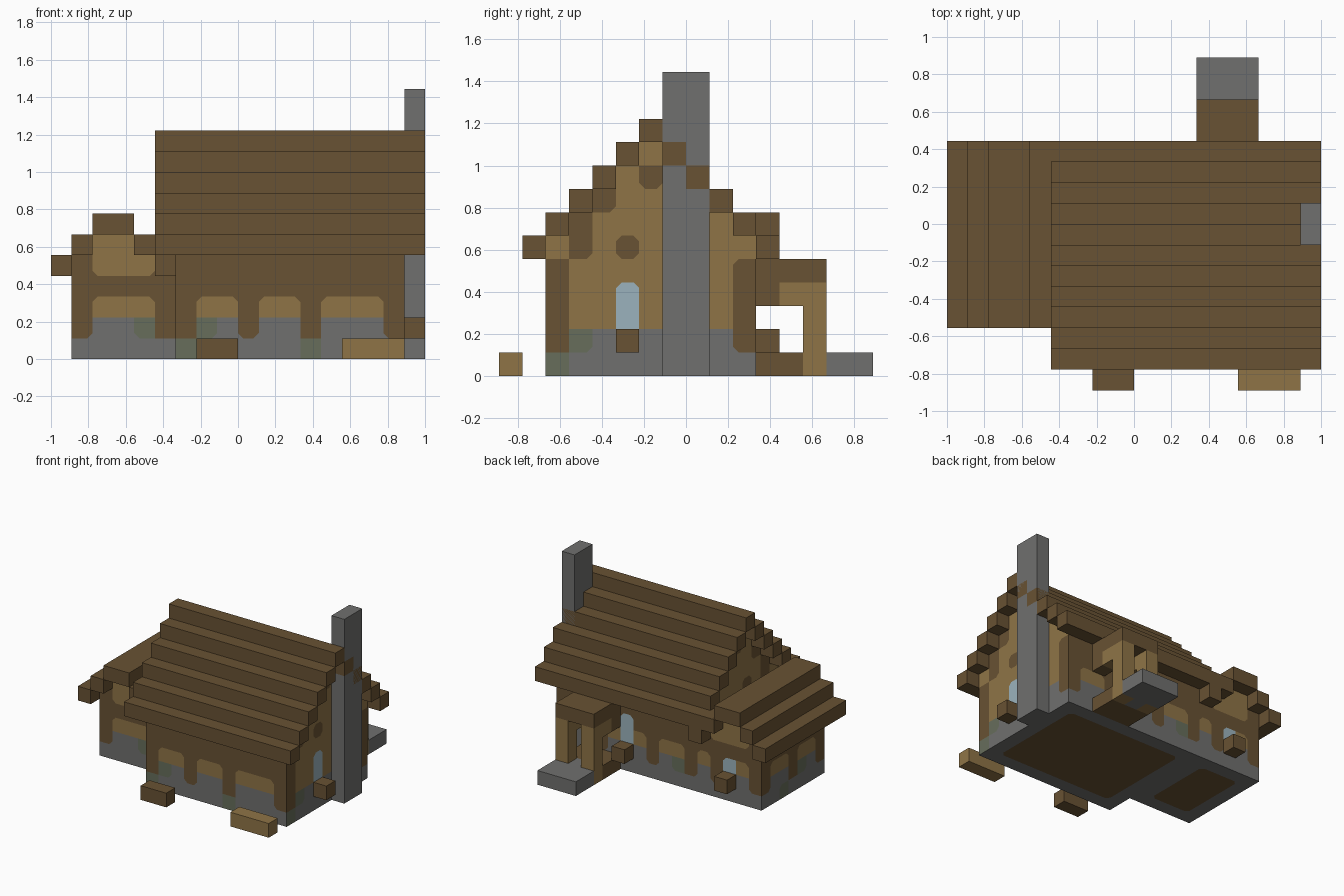
import bpy
import bmesh
from mathutils import Vector

if "Cube" in bpy.data.objects:
    bpy.data.objects.remove(bpy.data.objects["Cube"])

CELL = 1 / 9                      # block size
ORIGIN = Vector((-1, -8 / 9, 0))  # corner of the block grid
CUT = 0.25                        # corner rounding of painted patches


def material(name, rgb):
    m = bpy.data.materials.new(name)
    m.use_nodes = True
    m.diffuse_color = (*rgb, 1)
    m.node_tree.nodes["Principled BSDF"].inputs["Base Color"].default_value = (*rgb, 1)
    return m


MATS = {
    "B": material("brown wood", (0.140, 0.084, 0.033)),
    "T": material("tan plaster", (0.275, 0.175, 0.062)),
    "S": material("grey stone", (0.160, 0.160, 0.156)),
    "M": material("mossy stone", (0.135, 0.155, 0.105)),
    "W": material("pale glass", (0.330, 0.450, 0.510)),
}
KEYS = list(MATS)


def finish(name, bm, mats):
    mesh = bpy.data.meshes.new(name)
    bm.to_mesh(mesh)
    bm.free()
    for m in mats:
        mesh.materials.append(m)
    obj = bpy.data.objects.new(name, mesh)
    bpy.context.collection.objects.link(obj)
    return obj


def box(name, low, high, key):
    """Block between two grid corners."""
    low, high = Vector(low), Vector(high)
    bm = bmesh.new()
    bmesh.ops.create_cube(bm, size=1)
    for v in bm.verts:
        v.co = ORIGIN + CELL * ((low + high) / 2 + v.co * (high - low))
    return finish(name, bm, [MATS[key]])


def panel(name, rows, start, u, v, flip=False):
    """Flat wall from rows of colour letters, top row first."""
    bm = bmesh.new()
    start, u, v = Vector(start), Vector(u), Vector(v)
    rows = rows[::-1]

    def letter(a, b):
        inside = 0 <= b < len(rows) and 0 <= a < len(rows[b])
        return rows[b][a] if inside else " "

    def face(points, key):
        verts = [bm.verts.new(ORIGIN + CELL * (start + u * p + v * q)) for p, q in points]
        f = bm.faces.new(verts[::-1] if flip else verts)
        f.material_index = KEYS.index(key)

    for b, row in enumerate(rows):
        for a, key in enumerate(row):
            if key == " ":
                continue
            outline = []
            for sx, sy in ((-1, -1), (1, -1), (1, 1), (-1, 1)):
                x, y = a + (sx + 1) / 2, b + (sy + 1) / 2
                side, above, diagonal = letter(a + sx, b), letter(a, b + sy), letter(a + sx, b + sy)
                # a corner surrounded by one other colour is cut off
                if side == above == diagonal and side not in (key, " "):
                    pair = [(x, y - sy * CUT), (x - sx * CUT, y)]
                    if sx * sy < 0:
                        pair.reverse()
                    face([pair[0], (x, y), pair[1]], side)
                    outline += pair
                else:
                    outline.append((x, y))
            face(outline, key)
    return finish(name, bm, MATS.values())


X, Y, Z = (1, 0, 0), (0, 1, 0), (0, 0, 1)

# Main house walls
panel("front_wall", [
    "BBBBBBBBBBB",
    "BBBBBBBBBBB",
    "BBBBBBBBBBB",
    "BTTBTTBTTTB",
    "BMSBSSBSSSB",
    "MSSSSSMSSSS"], (6, 2, 0), X, Z)

gable = [
    "    T    ",
    "   TBT   ",
    "  BTTTB  ",
    " BTTTTTT ",
    "TBTBTTTTT",
    "BTTTTTTTB",
    "BTTWTTTTB",
    "BTTWTTTTB",
    "BMSSSSSSB",
    "MSSSSSSSS"]
panel("right_gable", gable, (17, 2, 0), Y, Z)
panel("left_gable", gable, (6, 2, 0), Y, Z, flip=True)

# Back wall of house and wing, in one plane
panel("back_wall", [
    " TT  BBBBBBBBBBB",
    "BTTTBBBBBBBBBBBB",
    "BBBBBBBBBBWBBBBB",
    "BTWBTBTTBTWTBTTB",
    "BSSBSBMSBSSSBSSB",
    "SSSSSSSSSSSSSSSS"], (1, 11, 0), X, Z, flip=True)

# Wing walls
panel("wing_front_wall", [
    " TT  ",
    "BTTTB",
    "BBBBB",
    "BTTTB",
    "BSSMB",
    "SSSSS"], (1, 4, 0), X, Z)
panel("wing_side_wall", [
    "BBBBBBB",
    "BBBBBBB",
    "BTTBTTB",
    "BSMBSSB",
    "SSSSMSS"], (1, 4, 0), Y, Z, flip=True)

# Undersides: wooden floors in stone footings
for name, wide, deep, start in (("house_base", 11, 9, (6, 2, 0)), ("wing_base", 5, 7, (1, 4, 0))):
    edge = "S" * wide
    inner = "S" + "B" * (wide - 2) + "S"
    if name == "wing_base":
        inner = "S" + "B" * (wide - 1)
        inner = inner[:-1] + "S"
    panel(name, [edge] + [inner] * (deep - 2) + [edge], start, X, Y, flip=True)

# Stepped main roof
for j in range(1, 12):
    k = 10 - abs(j - 6)
    box(f"roof_step_{j}", (5, j, k), (18, j + 1, k + 1), "B")

# Stepped wing roof
for n, (i0, i1, k) in enumerate(((0, 1, 4), (1, 2, 5), (2, 4, 6), (4, 5, 5), (5, 6, 4))):
    box(f"wing_roof_step_{n}", (i0, 3, k), (i1, 12, k + 1), "B")

# Chimney
box("chimney", (17, 7, 0), (18, 9, 13), "S")

# Window planters
for name, (i, j) in (("side_planter", (17, 5)), ("back_planter", (11, 11)), ("wing_planter", (3, 11))):
    box(name, (i, j, 1), (i + 1, j + 1, 2), "B")

# Benches in front
box("brown_bench", (7, 0, 0), (9, 1, 1), "B")
box("tan_bench", (14, 0, 0), (17, 1, 1), "T")

# Back porch
box("porch_roof", (12, 11, 4), (15, 14, 5), "B")
box("porch_floor", (12, 11, 0), (15, 13, 1), "B")
box("porch_step", (12, 14, 0), (15, 16, 1), "S")
box("porch_threshold", (13, 13, 0), (14, 14, 1), "S")
for side, i in (("left", 14), ("right", 12)):
    box(f"porch_post_{side}", (i, 13, 0), (i + 1, 14, 4), "T")
    box(f"porch_beam_{side}", (i, 12, 3), (i + 1, 13, 4), "T")
    box(f"porch_bracket_{side}", (i, 11, 3), (i + 1, 12, 4), "B")
